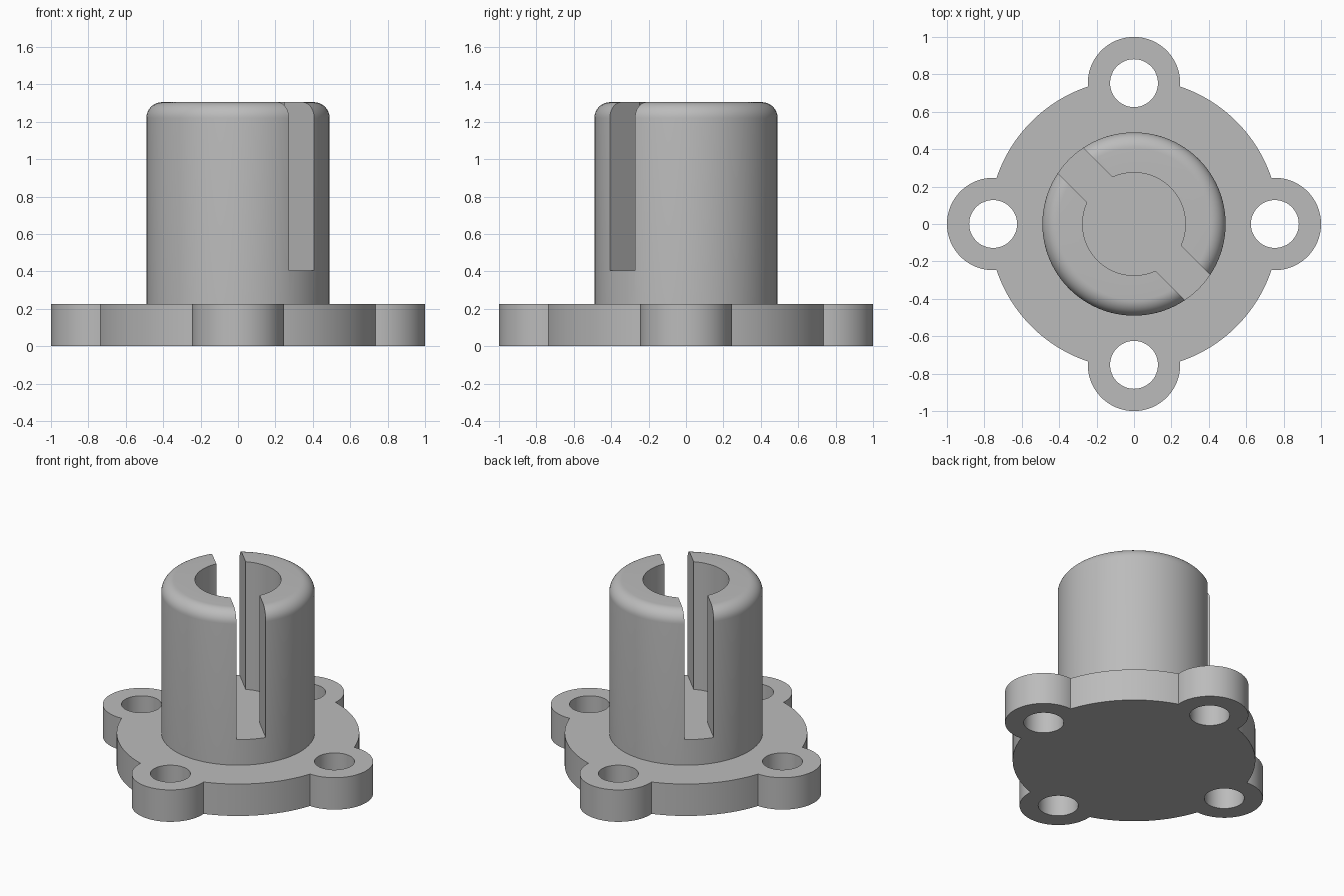
import bpy, bmesh
from math import sin, cos, pi, radians, asin, atan2, hypot, sqrt

cube = bpy.data.objects.get("Cube")
if cube:
    bpy.data.objects.remove(cube, do_unlink=True)

FLANGE_H, FLANGE_R = 0.225, 0.775
LUG_DIST, LUG_R, HOLE_R = 0.753, 0.247, 0.128
BARREL_H, BARREL_R, BORE_R = 1.305, 0.49, 0.275
FILLET, FLOOR_Z, SLOT_W = 0.085, 0.405, 0.19

metal = bpy.data.materials.new("plain_grey")
metal.use_nodes = True
grey = (0.5, 0.5, 0.5, 1)
metal.diffuse_color = grey
metal.node_tree.nodes["Principled BSDF"].inputs["Base Color"].default_value = grey


def make_object(name, bm):
    bmesh.ops.recalc_face_normals(bm, faces=bm.faces)
    mesh = bpy.data.meshes.new(name)
    bm.to_mesh(mesh)
    bm.free()
    mesh.materials.append(metal)
    obj = bpy.data.objects.new(name, mesh)
    bpy.context.collection.objects.link(obj)
    return obj


def prism(name, outline, z0, z1):
    bm = bmesh.new()
    face = bm.faces.new([bm.verts.new((x, y, z0)) for x, y in outline])
    top = bmesh.ops.extrude_face_region(bm, geom=[face])["geom"]
    moved = [v for v in top if isinstance(v, bmesh.types.BMVert)]
    bmesh.ops.translate(bm, verts=moved, vec=(0, 0, z1 - z0))
    return make_object(name, bm)


def arc(cx, cy, r, a0, a1, n):
    steps = [a0 + (a1 - a0) * i / n for i in range(n + 1)]
    return [(cx + r * cos(a), cy + r * sin(a)) for a in steps]


def cut(obj, cutters):
    for cutter in cutters:
        mod = obj.modifiers.new(cutter.name, "BOOLEAN")
        mod.operation, mod.solver, mod.object = "DIFFERENCE", "EXACT", cutter
    bpy.context.view_layer.update()
    graph = bpy.context.evaluated_depsgraph_get()
    mesh = bpy.data.meshes.new_from_object(obj.evaluated_get(graph))
    obj.modifiers.clear()
    obj.data = mesh
    for cutter in cutters:
        bpy.data.objects.remove(cutter, do_unlink=True)
    bpy.ops.object.select_all(action="DESELECT")
    obj.select_set(True)
    bpy.context.view_layer.objects.active = obj
    bpy.ops.object.shade_smooth_by_angle(angle=radians(30))


# Flange: round plate with four rounded lugs
meet_x = (FLANGE_R**2 - LUG_R**2 + LUG_DIST**2) / (2 * LUG_DIST)
meet_y = sqrt(FLANGE_R**2 - meet_x**2)
lug_half = atan2(meet_y, meet_x - LUG_DIST)
plate_half = atan2(meet_y, meet_x)
outline = []
for k in range(4):
    a = k * pi / 2
    cx, cy = LUG_DIST * cos(a), LUG_DIST * sin(a)
    outline += arc(cx, cy, LUG_R, a - lug_half, a + lug_half, 40)
    outline += arc(0, 0, FLANGE_R, a + plate_half, a + pi / 2 - plate_half, 24)[1:-1]
flange = prism("flange", outline, 0, FLANGE_H)

# Bolt holes through the lugs
holes = []
for k in range(4):
    a = k * pi / 2
    ring = arc(LUG_DIST * cos(a), LUG_DIST * sin(a), HOLE_R, 0, 2 * pi, 48)[:-1]
    holes.append(prism("bolt_hole_cutter", ring, -0.1, FLANGE_H + 0.1))
cut(flange, holes)

# Barrel: turned profile with a rounded rim and a blind bore
profile = [(0, FLANGE_H - 0.01), (BARREL_R, FLANGE_H - 0.01)]
profile += arc(BARREL_R - FILLET, BARREL_H - FILLET, FILLET, 0, pi / 2, 10)
profile += [(BORE_R, BARREL_H), (BORE_R, FLOOR_Z), (0, FLOOR_Z)]
bm = bmesh.new()
verts = [bm.verts.new((r, 0, z)) for r, z in profile]
edges = [bm.edges.new(pair) for pair in zip(verts, verts[1:])]
bmesh.ops.spin(bm, geom=verts + edges, cent=(0, 0, 0), axis=(0, 0, 1),
               angle=2 * pi, steps=96)
bmesh.ops.remove_doubles(bm, verts=bm.verts, dist=0.0001)
barrel = make_object("slotted_barrel", bm)

# Diagonal slot across the barrel, level with the bore floor
u, v = 0.7, SLOT_W / 2
corners = [(-u, -v), (u, -v), (u, v), (-u, v)]
c = sqrt(0.5)
slot = prism("slot_cutter", [(c * (x + y), c * (y - x)) for x, y in corners],
             FLOOR_Z, BARREL_H + 0.1)
cut(barrel, [slot])
